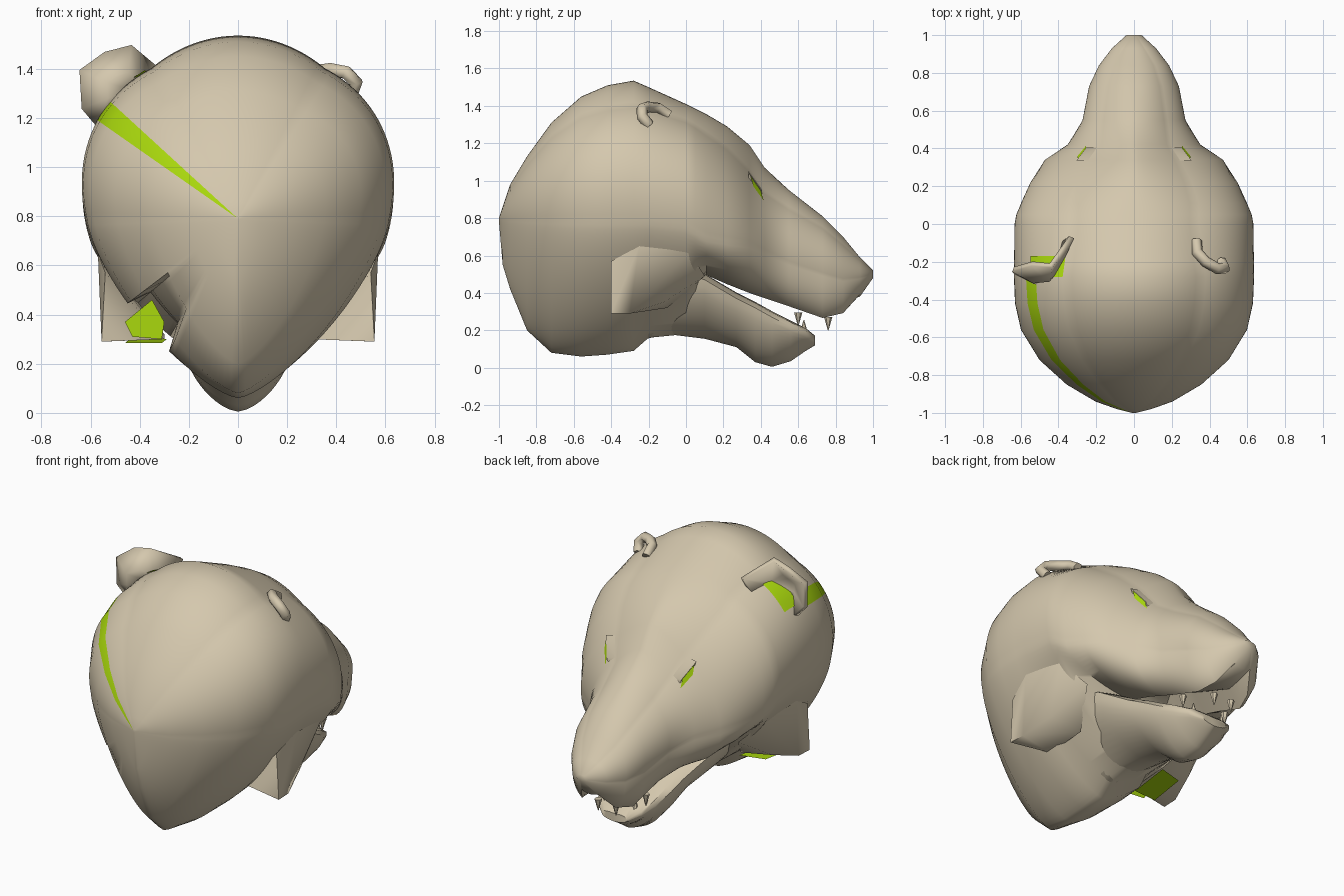
import bpy, bmesh, math
from mathutils import Vector

cube = bpy.data.objects.get("Cube")
if cube:
    bpy.data.objects.remove(cube, do_unlink=True)


def material(name, colour):
    mat = bpy.data.materials.new(name)
    mat.use_nodes = True
    mat.diffuse_color = (*colour, 1)
    mat.node_tree.nodes["Principled BSDF"].inputs["Base Color"].default_value = (*colour, 1)
    return mat


TAN = material("warm_tan", (0.66, 0.575, 0.42))
GREEN = material("lime_green", (0.40, 0.69, 0.004))


def finish(name, bm, mats=(TAN,), smooth=True, angle=40):
    bmesh.ops.recalc_face_normals(bm, faces=bm.faces)
    mesh = bpy.data.meshes.new(name)
    bm.to_mesh(mesh)
    bm.free()
    for mat in mats:
        mesh.materials.append(mat)
    obj = bpy.data.objects.new(name, mesh)
    bpy.context.collection.objects.link(obj)
    if smooth:
        bpy.ops.object.select_all(action="DESELECT")
        obj.select_set(True)
        bpy.context.view_layer.objects.active = obj
        bpy.ops.object.shade_smooth_by_angle(angle=math.radians(angle))
    return obj


def section_at(table, y):
    for a, b in zip(table, table[1:]):
        if a[0] <= y <= b[0]:
            t = (y - a[0]) / (b[0] - a[0])
            return [p + (q - p) * t for p, q in zip(a, b)]


def surface_point(sec, degrees, grow=1.0):
    """Point on a squared-off oval section, fullest a little above its centre."""
    y, top, bottom, centre, width, n_up, n_down = sec
    c, s = math.cos(math.radians(degrees)), math.sin(math.radians(degrees))
    height, n = (top - centre, n_up) if s >= 0 else (centre - bottom, n_down)
    r = grow * (abs(c / width) ** n + abs(s / height) ** n) ** (-1 / n)
    tilt = math.asin(min(1, abs(s)))
    if s > 0 and tilt < math.pi / 3:
        r *= 1 + .07 * math.sin(3 * tilt)
    return Vector((r * c, y, centre + r * s))


def loft(table, steps, green_rule=None, dent=lambda y, a: 1):
    bm = bmesh.new()
    rings = [[bm.verts.new(surface_point(sec, a, dent(sec[0], a)))
              for a in (360 * i / steps for i in range(steps))] for sec in table]
    for sec, a, b in zip(table, rings, rings[1:]):
        for i in range(steps):
            j = (i + 1) % steps
            face = bm.faces.new((a[i], a[j], b[j], b[i]))
            if green_rule and green_rule(sec[0], 360 * (i + 0.5) / steps):
                face.material_index = 1
    bm.faces.new(rings[0])
    bm.faces.new(rings[-1])
    return bm


def hull(points):
    bm = bmesh.new()
    for p in points:
        bm.verts.new(p)
    bmesh.ops.convex_hull(bm, input=bm.verts)
    return bm


def plate(name, points):
    bm = bmesh.new()
    bm.faces.new([bm.verts.new(p) for p in points])
    return finish(name, bm, (GREEN,), smooth=False)


# Skull and snout: y, top, bottom, centre, half width, upper and lower squareness
skull = [
    (-1, .80, .78, .79, .01, 2, 1.4),
    (-.98, .86, .55, .79, .09, 2, 1.4),
    (-.94, .98, .42, .79, .2, 2, 1.4),
    (-.85, 1.13, .2, .79, .35, 2, 1.4),
    (-.72, 1.31, .08, .79, .49, 2, 1.4),
    (-.56, 1.45, .06, .79, .585, 2, 1.4),
    (-.42, 1.51, .07, .79, .615, 2, 1.4),
    (-.28, 1.535, .09, .79, .62, 2, 1.4),
    (-.2, 1.5, .16, .79, .62, 2, 1.4),
    (0, 1.41, .18, .77, .62, 2, 1.4),
    (.05, 1.385, .3, .74, .61, 2, 1.6),
    (.11, 1.355, .49, .7, .585, 2, 2),
    (.22, 1.29, .44, .68, .54, 1.8, 2.2),
    (.34, 1.19, .39, .66, .47, 1.45, 2.4),
    (.42, 1.07, .355, .62, .35, 1.45, 2.4),
    (.55, .95, .3, .56, .265, 1.9, 2.4),
    (.73, .81, .22, .5, .23, 2.1, 2.4),
    (.84, .7, .26, .47, .18, 2.1, 2.4),
    (.93, .59, .38, .48, .115, 2, 2),
    (1, .52, .48, .5, .04, 2, 2),
]


def skull_dent(y, a):
    if -.75 < y < -.2 and 219 < a < 241:    # notch behind the right cheek
        return .82
    if .15 < y < .9 and 238 < a < 302:      # hollow palate
        return .55
    return 1


finish("skull_and_snout", loft(skull, 144, lambda y, a: y < -.3 and 137.5 < a < 145, skull_dent),
       (TAN, GREEN), angle=55)

# Lower jaw: y, top, bottom, half width
jaw_profile = [
    (-.32, .5, .13, .2), (-.1, .56, .18, .36), (.1, .5, .155, .34),
    (.27, .4, .11, .27), (.37, .35, .03, .24), (.46, .3, .005, .22),
    (.56, .25, .035, .19), (.64, .21, .09, .15), (.69, .17, .12, .08),
]
jaw = [(y, top, low, top - .03, w, 4, 1.6) for y, top, low, w in jaw_profile]
finish("lower_jaw", loft(jaw, 48))

# Flared cheek flaps, eyes under brows, and teeth on both sides
for side, label in ((1, "left"), (-1, "right")):
    finish(label + "_cheek_flap", hull([(side * x, y, z) for x, y, z in (
        (.54, -.4, .57), (.555, -.4, .29), (.3, -.36, .3), (.55, -.3, .29),
        (.5, -.12, .35), (.42, .1, .49), (.55, .02, .62), (.3, -.1, .32),
        (.57, -.25, .65))]), angle=75)

    def eye_point(y, degrees, grow):
        p = surface_point(section_at(skull, y), degrees, grow)
        return side * p.x, p.y, p.z

    eye = [eye_point(*e) for e in ((.345, 51, 1.05), (.36, 47, 1.01),
                                   (.415, 47, 1.01), (.4, 51, 1.05))]
    plate(label + "_eye", eye)
    brow = [eye_point(y, d, g) for y in (.335, .405)
            for d, g in ((51.3, 1.06), (50, .98), (60, .99))]
    finish(label + "_brow", hull(brow), angle=80)
    for tooth, x, y, z, flip in (("upper_canine", .15, .6, .26, -1),
                                 ("upper_incisor", .06, .76, .235, -1),
                                 ("lower_canine", .1, .63, .22, 1)):
        bm = bmesh.new()
        bmesh.ops.create_cone(bm, segments=6, cap_ends=True, radius1=.022,
                              radius2=.002, depth=.07)
        for v in bm.verts:
            v.co = Vector((side * x + v.co.x, y + v.co.y, z + v.co.z * flip))
        finish(f"{label}_{tooth}", bm)

# Right ear: an upright cup opening forwards
rim = [(-.57, -.24, 1.17), (-.63, -.25, 1.24), (-.64, -.24, 1.39), (-.54, -.21, 1.46),
       (-.44, -.22, 1.49), (-.33, -.07, 1.4), (-.37, -.1, 1.31)]
middle = Vector((-.46, -.29, 1.31))
bm = bmesh.new()
outer = [bm.verts.new(p) for p in rim]
inner = [bm.verts.new(Vector(p).lerp(middle, .6) + Vector((0, -.03, 0))) for p in rim]
for i in range(len(rim) - 1):
    bm.faces.new((outer[i], outer[i + 1], inner[i + 1], inner[i]))
bm.faces.new(inner)
ear = finish("right_ear", bm, angle=60)
thick = ear.modifiers.new("Thickness", "SOLIDIFY")
thick.thickness = .03
thick.offset = 0

# Left ear: a small folded rim
curve = bpy.data.curves.new("left_ear", "CURVE")
curve.dimensions = "3D"
curve.bevel_depth = .03
curve.bevel_resolution = 1
curve.use_fill_caps = True
spline = curve.splines.new("POLY")
path = [(.33, -.09, 1.35), (.335, -.15, 1.39), (.38, -.2, 1.395), (.44, -.235, 1.385),
        (.48, -.235, 1.345), (.46, -.2, 1.3)]
spline.points.add(len(path) - 1)
for point, co in zip(spline.points, path):
    point.co = (*co, 1)
spline.use_smooth = True
curve.materials.append(TAN)
bpy.context.collection.objects.link(bpy.data.objects.new("left_ear", curve))

# Green patch at the foot of the right ear
bm = bmesh.new()
rows = [[bm.verts.new(surface_point(section_at(skull, y), a, 1.008)) for a in range(122, 146, 4)]
        for y in (-.28, -.2, -.17)]
for a, b in zip(rows, rows[1:]):
    for i in range(len(a) - 1):
        bm.faces.new((a[i], a[i + 1], b[i + 1], b[i]))
finish("right_ear_base", bm, (GREEN,))

# Green patches behind and under the right cheek flap
plate("right_flap_back", [(-.35, -.425, .46), (-.46, -.425, .37), (-.43, -.425, .31),
                          (-.31, -.425, .3), (-.3, -.425, .37)])
plate("right_flap_underside", [(-.46, -.37, .284), (-.31, -.36, .284), (-.29, -.1, .3),
                               (-.44, -.14, .3)])
